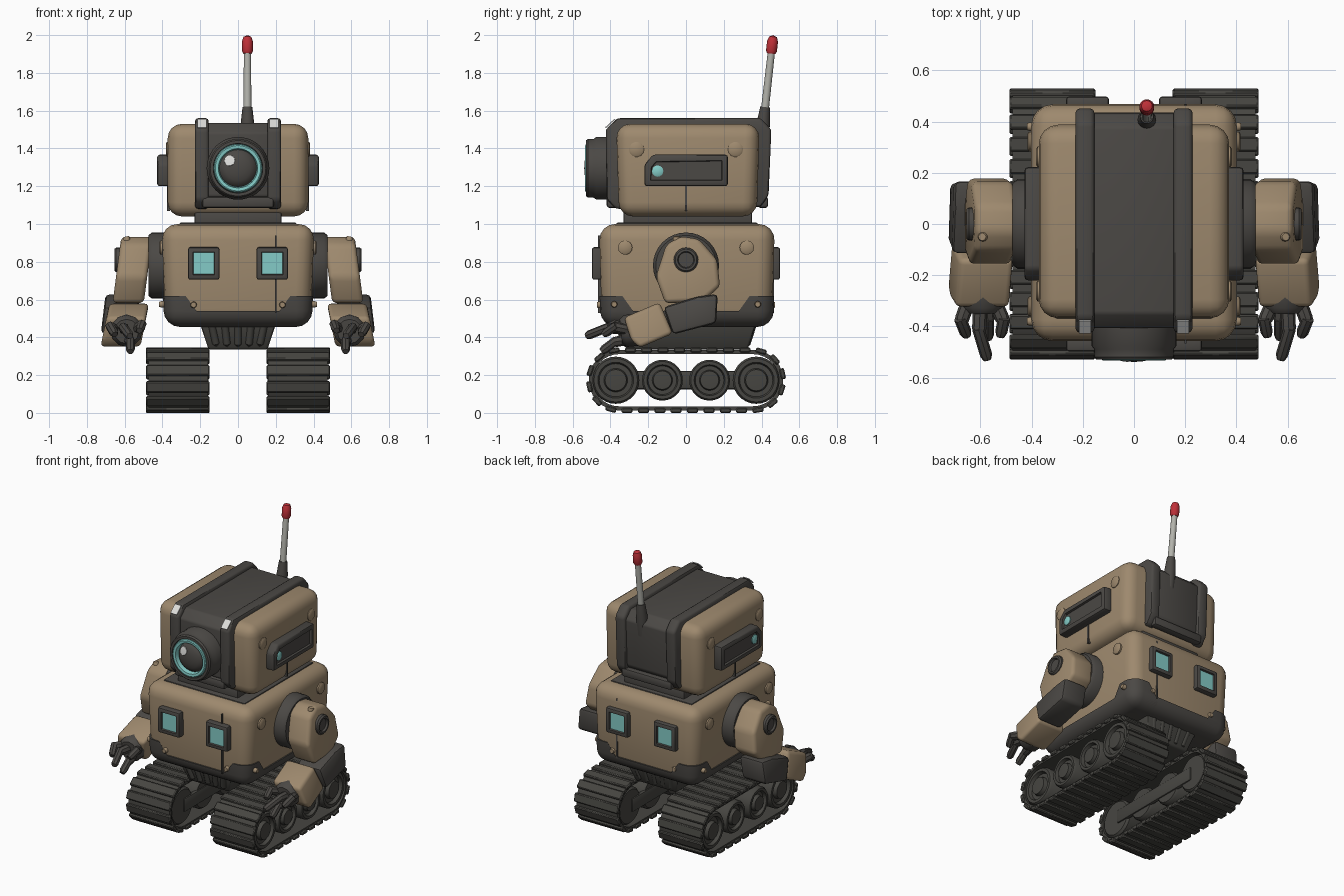
import bpy, bmesh, math
from mathutils import Vector, Matrix

if "Cube" in bpy.data.objects:
    bpy.data.objects.remove(bpy.data.objects["Cube"])


def material(name, r, g, b):
    m = bpy.data.materials.new(name)
    m.diffuse_color = (r, g, b, 1)
    m.use_nodes = True
    m.node_tree.nodes["Principled BSDF"].inputs["Base Color"].default_value = m.diffuse_color
    return m


TAN = material("tan paint", 0.34, 0.25, 0.155)
DARK = material("dark grey", 0.070, 0.065, 0.059)
TRACK = material("track grey", 0.062, 0.060, 0.053)
TEAL = material("teal glass", 0.23, 0.60, 0.57)
RED = material("red", 0.52, 0.03, 0.04)
ROD = material("light grey", 0.45, 0.45, 0.41)
WHITE = material("white highlight", 0.72, 0.72, 0.70)


def finish(bm, name, mats, mirror=False):
    bmesh.ops.recalc_face_normals(bm, faces=bm.faces[:])
    me = bpy.data.meshes.new(name)
    bm.to_mesh(me)
    bm.free()
    ob = bpy.data.objects.new(name, me)
    bpy.context.collection.objects.link(ob)
    for m in mats if isinstance(mats, (list, tuple)) else [mats]:
        me.materials.append(m)
    if mirror:
        ob.modifiers.new("mirror", 'MIRROR')
    return ob


def bevel(bm, size, seg):
    if size:
        bmesh.ops.bevel(bm, geom=bm.edges[:], offset=size, segments=seg, profile=0.5,
                        affect='EDGES', clamp_overlap=True)


def inset(bm, direction, thick, depth):
    """Sink a panel into the biggest face that looks along a direction."""
    bmesh.ops.recalc_face_normals(bm, faces=bm.faces[:])
    bm.faces.ensure_lookup_table()
    f = max(bm.faces, key=lambda q: q.calc_area() * max(0, q.normal.dot(Vector(direction))) ** 8)
    bmesh.ops.inset_region(bm, faces=[f], thickness=thick, depth=0)
    bmesh.ops.inset_region(bm, faces=[f], thickness=0.004, depth=-depth)
    f.material_index = 1


def box_bm(lo, hi, size=0.01, seg=2, taper=(1, 1)):
    """Rounded box; taper scales the bottom."""
    bm = bmesh.new()
    lo, hi = Vector(lo), Vector(hi)
    c, d = (lo + hi) / 2, hi - lo
    bmesh.ops.create_cube(bm, size=1)
    for v in bm.verts:
        s = taper if v.co.z < 0 else (1, 1)
        v.co = c + Vector((v.co.x * d.x * s[0], v.co.y * d.y * s[1], v.co.z * d.z))
    bevel(bm, size, seg)
    return bm


def box(name, lo, hi, mat, size=0.01, seg=2, taper=(1, 1), mirror=False):
    return finish(box_bm(lo, hi, size, seg, taper), name, mat, mirror)


def prism(name, pts, x0, x1, mat, size=0.01, seg=2, mirror=False, shear=0, panel=None):
    """Side outline (y, z) extruded along x; shear leans it outward going down."""
    bm = bmesh.new()
    f = bm.faces.new([bm.verts.new((x0, y, z)) for y, z in pts])
    r = bmesh.ops.extrude_face_region(bm, geom=[f])
    for v in r["geom"]:
        if isinstance(v, bmesh.types.BMVert):
            v.co.x = x1
    zc = sum(p[1] for p in pts) / len(pts)
    for v in bm.verts:
        v.co.x += (zc - v.co.z) * shear
    bmesh.ops.recalc_face_normals(bm, faces=bm.faces[:])
    bevel(bm, size, seg)
    if panel:
        inset(bm, (1, 0, 0), *panel)
    return finish(bm, name, mat, mirror)


def lathe(name, base, axis, profile, mat, n=24, mirror=False):
    """Profile (radius, distance) turned around an axis starting at base."""
    bm = bmesh.new()
    vs = [bm.verts.new((r, 0, t)) for r, t in profile]
    es = [bm.edges.new(p) for p in zip(vs, vs[1:])]
    bmesh.ops.spin(bm, geom=vs + es, cent=(0, 0, 0), axis=(0, 0, 1), steps=n, angle=2 * math.pi)
    bmesh.ops.remove_doubles(bm, verts=bm.verts[:], dist=1e-5)
    rot = Vector(axis).to_track_quat('Z', 'Y').to_matrix().to_4x4()
    bm.transform(Matrix.Translation(base) @ rot)
    return finish(bm, name, mat, mirror)


def rivet(name, base, axis, r, h=0.014, mat=TAN):
    lathe(name, base, axis, [(r, -0.02), (r, h * 0.6), (r * 0.8, h), (0, h)], mat, 14, True)


# Body with dark lower hull and raised corner guards
LO, HI = (-0.405, -0.46, 0.465), (0.405, 0.47, 1.0)
box("body", LO, HI, TAN, 0.085, 4, (0.95, 0.97))


def shell(name, cuts, mirror=False):
    bm = box_bm((-0.412, -0.467, 0.455), (0.412, 0.477, 1.0), 0.085, 4, (0.95, 0.97))
    for co, no in cuts:
        r = bmesh.ops.bisect_plane(bm, geom=bm.verts[:] + bm.edges[:] + bm.faces[:],
                                   plane_co=co, plane_no=no, clear_outer=True)
        bmesh.ops.holes_fill(bm, edges=[e for e in bm.edges if e.is_boundary])
    finish(bm, name, DARK, mirror)


shell("lower_hull", [((0, 0, 0.54), (0, 0, 1))])
for tag, sy in (("front", -1), ("back", 1)):
    corner = (0.39 - 0.12, sy * 0.465, 0.62)
    shell(tag + "_corner_guard", [((0, 0, 0.62), (0, 0, 1)), (corner, (-1, -sy, 0.75))], True)
    # Windows and panel seams on front and back
    y0, y1 = sorted((sy * 0.44, sy * 0.498))
    bm = box_bm((0.098, y0, 0.705), (0.265, y1, 0.877), 0.012, 2)
    inset(bm, (0, sy, 0), 0.02, 0.012)
    finish(bm, tag + "_window", [DARK, TEAL], True)
    y0, y1 = sorted((sy * 0.43, sy * 0.466))
    box(tag + "_seam", (0.197, y0, 0.53), (0.205, y1, 0.94), DARK, 0)
    rivet(tag + "_small_rivet", (0.235, sy * 0.457, 0.572), (0, sy, 0), 0.017)
    rivet(tag + "_side_small_rivet", (0.392, sy * 0.38, 0.575), (1, 0, 0), 0.017, 0.025)
    rivet(tag + "_body_rivet", (0.402, sy * 0.322, 0.875), (1, 0, 0), 0.038)
    rivet(tag + "_head_rivet", (0.368, sy * 0.262, 1.395), (1, 0, 0), 0.04)

# Neck and the collar on top of the body
box("collar", (-0.31, -0.37, 0.97), (0.31, 0.38, 1.008), DARK)
box("neck", (-0.23, -0.33, 0.98), (0.23, 0.35, 1.07), DARK)

# Underside carriage with ribs
box("undercarriage", (-0.2, -0.36, 0.335), (0.2, 0.37, 0.47), TRACK, 0.012, 2, (0.78, 0.88))
for sy in (-1, 1):
    for i in range(5):
        x = (i - 2) * 0.07
        a, b = Vector((x, sy * 0.355, 0.47)), Vector((x * 0.8, sy * 0.315, 0.345))
        lathe("undercarriage_rib", a, b - a, [(0.02, 0), (0.02, 0.11), (0, 0.13)], TRACK, 10)

# Head with a dark band of two rails and a sunken panel
box("head", (-0.372, -0.37, 1.04), (0.372, 0.39, 1.53), TAN, 0.075, 4, (1.0, 0.96))
BAND = [(-.37, 1.08), (-.42, 1.13), (-.425, 1.50), (-.365, 1.56), (.395, 1.56), (.452, 1.50),
        (.437, 1.15), (.395, 1.09)]
prism("head_rail", BAND, 0.155, 0.228, DARK, 0.016, 2, True)
prism("head_panel", [(y * 0.955, 1.32 + (z - 1.32) * 0.9) for y, z in BAND], -0.17, 0.17, DARK)
for y0, y1 in ((-0.42, -0.36), (0.38, 0.435)):
    box("lower_rail", (-0.19, y0, 1.085), (0.19, y1, 1.145), DARK, 0.015)
prism("rail_highlight", [(-.423, 1.508), (-.428, 1.512), (-.379, 1.557), (-.374, 1.555)],
      0.168, 0.215, WHITE, 0, 1, True)

# Ear pods
prism("ear", [(-.22, 1.2), (-.22, 1.315), (-.175, 1.367), (.222, 1.367), (.222, 1.2)],
      0.35, 0.428, [DARK, DARK], 0.014, 2, True, 0, (0.024, 0.014))
lathe("ear_lamp", (0.40, -0.15, 1.28), (1, 0, 0), [(.03, 0), (.03, .02), (.02, .025), (0, .026)],
      TEAL, 16, True)
box("ear_seam", (0.36, -0.006, 1.07), (0.377, 0.006, 1.2), DARK, 0, mirror=True)

# Eye
EYE, FWD = (0, 0, 1.295), (0, -1, 0)
lathe("eye_housing", EYE, FWD, [(.166, .36), (.166, .475), (.155, .49), (.155, .52), (.147, .53),
      (.131, .53), (.129, .5), (0, .5)], DARK, 40)
lathe("eye_ring", EYE, FWD, [(.13, .5), (.126, .53), (.12, .534), (.104, .532), (.098, .5)], TEAL, 40)
lathe("eye_lens", EYE, FWD, [(.1, .5), (.088, .517), (.066, .529), (.036, .536), (0, .539)], DARK, 32)
lathe("eye_highlight", (-0.043, -0.524, 1.335), (-0.2, -1, 0.2),
      [(.03, 0), (.028, .007), (0, .009)], WHITE, 14)

# Antenna
A0, UP = (0.05, 0.40, 1.45), (0, 0.062, 0.55)
lathe("antenna_base", A0, UP, [(.036, -.05), (.036, .08), (.026, .17), (0, .17)], DARK, 16)
lathe("antenna_rod", A0, UP, [(.021, .15), (.019, .47)], ROD, 16)
lathe("antenna_tip", A0, UP, [(0, .455), (.022, .455), (.029, .468), (.029, .52), (.021, .544),
      (0, .553)], RED, 16)

# Arms
lathe("shoulder_disc", (0, 0, 0.78), (1, 0, 0), [(.175, .36), (.175, .455), (.16, .475), (0, .475)],
      DARK, 32, True)
prism("upper_arm", [(-.16, .72), (-.105, .89), (-.03, .935), (.07, .92), (.165, .81), (.18, .67),
      (.09, .59), (-.11, .58)], 0.475, 0.64, TAN, 0.025, 3, True, 0.13)
lathe("shoulder_hub", (0, 0, 0.81), (1, 0, 0), [(.065, .58), (.065, .645), (.057, .655), (.045, .655),
      (.04, .642), (0, .642)], DARK, 20, True)
rivet("arm_rivet", (0.59, -0.05, 0.92), (0.2, 0, 1), 0.018)
prism("elbow", [(.168, .63), (.16, .475), (-.07, .415), (-.12, .56), (.06, .615)],
      0.53, 0.712, DARK, 0.022, 2, True, 0.12)
prism("forearm", [(-.328, .505), (-.14, .585), (-.07, .42), (-.245, .345), (-.29, .385)],
      0.497, 0.708, TAN, 0.022, 3, True, 0.2)

# Hands
lathe("wrist", (0.59, -0.26, 0.44), (0, -0.95, -0.1), [(.085, 0), (.085, .06), (.065, .085), (0, .085)],
      DARK, 12, True)
FINGERS = {
    "long_finger": [(.60, -.31, .44), (.605, -.42, .45), (.575, -.52, .41)],
    "outer_finger": [(.65, -.31, .44), (.675, -.38, .455), (.655, -.43, .42)],
    "inner_finger": [(.54, -.31, .44), (.51, -.38, .465), (.52, -.43, .44)],
    "thumb": [(.58, -.29, .39), (.57, -.38, .375), (.57, -.44, .33)]}
for name, path in FINGERS.items():
    for k, (a, b) in enumerate(zip(path, path[1:])):
        a, b = Vector(a), Vector(b)
        d, r = (b - a).length, 0.028 - 0.004 * k
        lathe(name, a, b - a, [(0, -.02), (r, -.015), (r, d - .01), (r * .7, d + .01), (0, d + .01)],
              DARK, 8, True)

# Tracks: belt loop, tread slats, wheels and inner bar
ZC, HALF = 0.173, 0.355


def loop_point(s):
    """Centre of curvature and outward angle at fraction s of the loop."""
    arc, line = math.pi * 0.16, 2 * HALF
    t = (s % 1) * 2 * (arc + line)
    side, t = (1, t) if t < arc + line else (-1, t - arc - line)
    base = 0 if side > 0 else math.pi
    if t < line:
        return side * (t - HALF), base + math.pi / 2 + math.pi
    return side * HALF, base - math.pi / 2 + (t - line) / 0.16


def on_loop(s, r):
    y, a = loop_point(s)
    return y + r * math.cos(a), ZC + r * math.sin(a)


bm, N = bmesh.new(), 72
rings = [[bm.verts.new((x, *on_loop(i / N, r)))
          for x, r in ((.16, .138), (.16, .16), (.475, .16), (.475, .138))] for i in range(N)]
for i in range(N):
    p, q = rings[i], rings[(i + 1) % N]
    for k in range(4):
        bm.faces.new((p[k], p[(k + 1) % 4], q[(k + 1) % 4], q[k]))
finish(bm, "track_belt", TRACK, True)

bm = bmesh.new()
for i in range(28):
    y, a = loop_point((i + 0.5) / 28)
    m = (Matrix.Translation((0.319, y, ZC)) @ Matrix.Rotation(a, 4, 'X')
         @ Matrix.Translation((0, 0.16, 0)) @ Matrix.Diagonal((0.336, 0.026, 0.058, 1)))
    bmesh.ops.create_cube(bm, size=1, matrix=m)
bevel(bm, 0.006, 1)
finish(bm, "track_slats", TRACK, True)

for y, r in ((-0.372, 0.125), (-0.125, 0.108), (0.125, 0.108), (0.372, 0.125)):
    lathe("track_wheel", (0, y, ZC), (1, 0, 0), [(0, .165), (r * .9, .165), (r, .18), (r, .455),
          (r * .92, .468), (r * .76, .468), (r * .7, .445), (r * .5, .445), (r * .45, .47),
          (0, .474)], TRACK, 28, True)
box("track_inner_bar", (0.155, -0.36, 0.125), (0.185, 0.36, 0.222), TRACK, 0.014, 2, mirror=True)

# Smooth shading with crisp edges
bpy.ops.object.select_all(action='SELECT')
bpy.context.view_layer.objects.active = bpy.context.scene.objects["body"]
bpy.ops.object.shade_smooth_by_angle(angle=math.radians(38))
